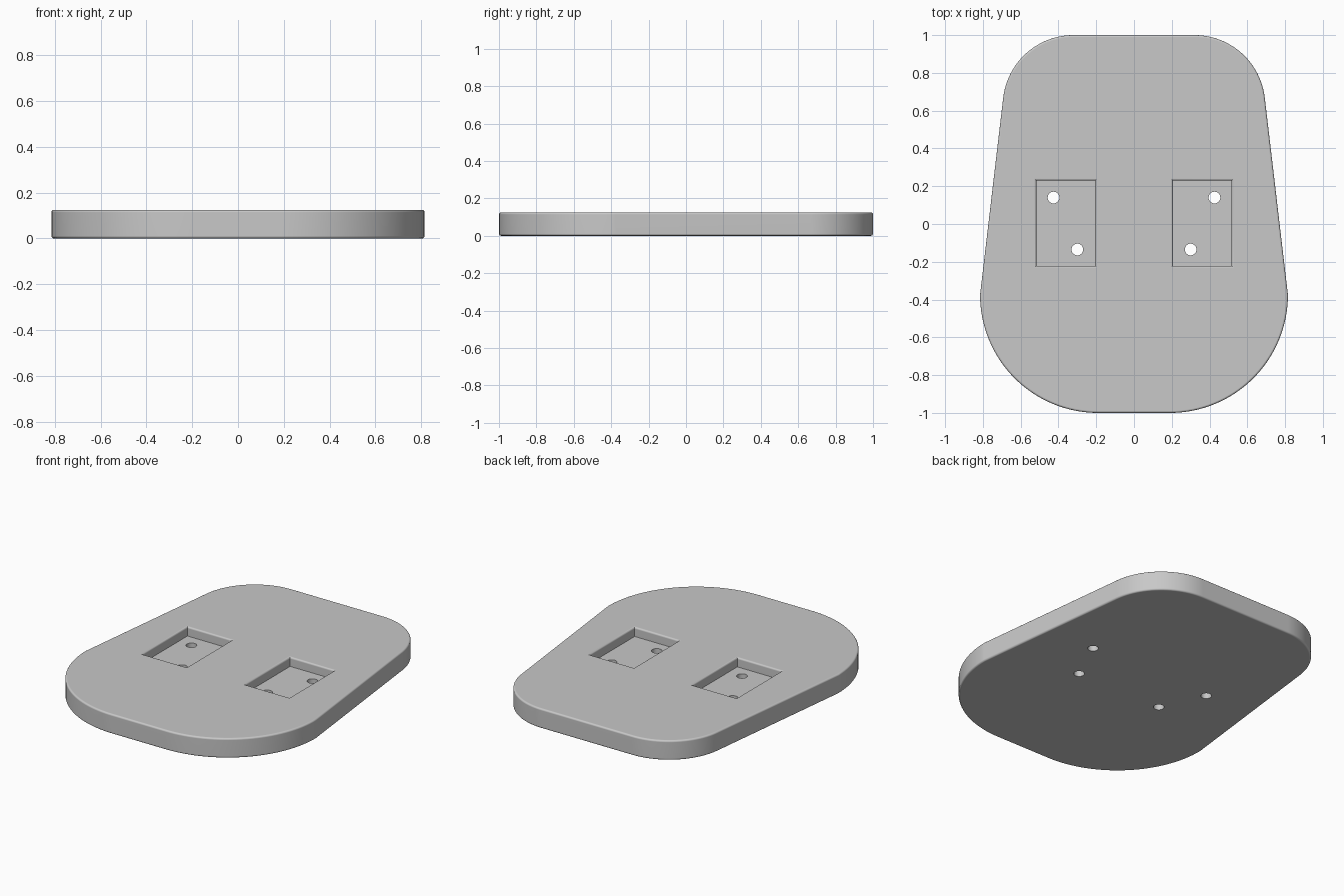
import bpy, bmesh
from math import sin, cos, pi, radians

if "Cube" in bpy.data.objects:
    bpy.data.objects.remove(bpy.data.objects["Cube"], do_unlink=True)

THICK = 0.125    # plate thickness
FILLET = 0.011   # rounding of the rims
FLOOR = 0.066    # height of the recess floors
STEPS = 5

grey = bpy.data.materials.new("plain grey")
grey.use_nodes = True
grey.diffuse_color = (0.58, 0.58, 0.58, 1)
grey.node_tree.nodes["Principled BSDF"].inputs["Base Color"].default_value = grey.diffuse_color


def arc(cx, cy, r, start, end, n):
    angles = [radians(start + (end - start) * i / n) for i in range(n + 1)]
    return [(cx + r * cos(a), cy + r * sin(a)) for a in angles]


def plate_outline(inset):
    # wide round front corner, straight tapering side, tighter back corner
    half = arc(0.19, -0.375, 0.625 - inset, -90, 0, 32)
    half += arc(0.32, 0.625, 0.375 - inset, 6.8, 90, 24)
    return half + [(-x, y) for x, y in reversed(half)]


def recess_outline(side, grow):
    x0, x1 = 0.206 - grow, 0.517 + grow
    y0, y1 = -0.222 - grow, 0.23 + grow
    return [(side * x, y) for x, y in ((x0, y0), (x1, y0), (x1, y1), (x0, y1))]


def loft(name, layers):
    # layers: list of (outline, height), from bottom to top
    bm = bmesh.new()
    rings = [[bm.verts.new((x, y, z)) for x, y in pts] for pts, z in layers]
    n = len(rings[0])
    for low, high in zip(rings, rings[1:]):
        for i in range(n):
            j = (i + 1) % n
            bm.faces.new((low[i], low[j], high[j], high[i]))
    bm.faces.new(rings[0][::-1])
    bm.faces.new(rings[-1])
    bmesh.ops.recalc_face_normals(bm, faces=bm.faces)
    mesh = bpy.data.meshes.new(name)
    bm.to_mesh(mesh)
    bm.free()
    mesh.materials.append(grey)
    ob = bpy.data.objects.new(name, mesh)
    bpy.context.collection.objects.link(ob)
    return ob


quarter = [i / STEPS * pi / 2 for i in range(STEPS + 1)]

# Plate with rounded top and bottom rims
bottom = [(plate_outline(FILLET * (1 - sin(a))), FILLET * (1 - cos(a))) for a in quarter]
top = [(pts, THICK - z) for pts, z in reversed(bottom)]
plate = loft("base_plate", bottom + top)

# Cutters: two recesses with rounded rims, two through holes in each
cutters = []
for side in (-1, 1):
    layers = [(recess_outline(side, 0), FLOOR)]
    layers += [(recess_outline(side, FILLET * (1 - cos(a))),
                THICK - FILLET * (1 - sin(a))) for a in quarter]
    layers.append((recess_outline(side, FILLET), THICK + 0.1))
    cutters.append(loft("recess_cutter", layers))
    for x, y in ((0.426, 0.14), (0.3, -0.135)):
        circle = arc(side * x, y, 0.031, 0, 360, 32)[:-1]
        cutters.append(loft("hole_cutter", [(circle, -0.1), (circle, THICK + 0.1)]))

bpy.ops.object.select_all(action='DESELECT')
bpy.context.view_layer.objects.active = plate
plate.select_set(True)
for cutter in cutters:
    cutter.hide_render = True
    mod = plate.modifiers.new("cut", 'BOOLEAN')
    mod.operation = 'DIFFERENCE'
    mod.solver = 'EXACT'
    mod.object = cutter
    bpy.ops.object.modifier_apply(modifier=mod.name)
for cutter in cutters:
    bpy.data.objects.remove(cutter, do_unlink=True)

# Smooth rims with flat large faces
bpy.ops.object.shade_smooth_by_angle(angle=radians(35))
weighted = plate.modifiers.new("flat_faces", 'WEIGHTED_NORMAL')
weighted.keep_sharp = True
